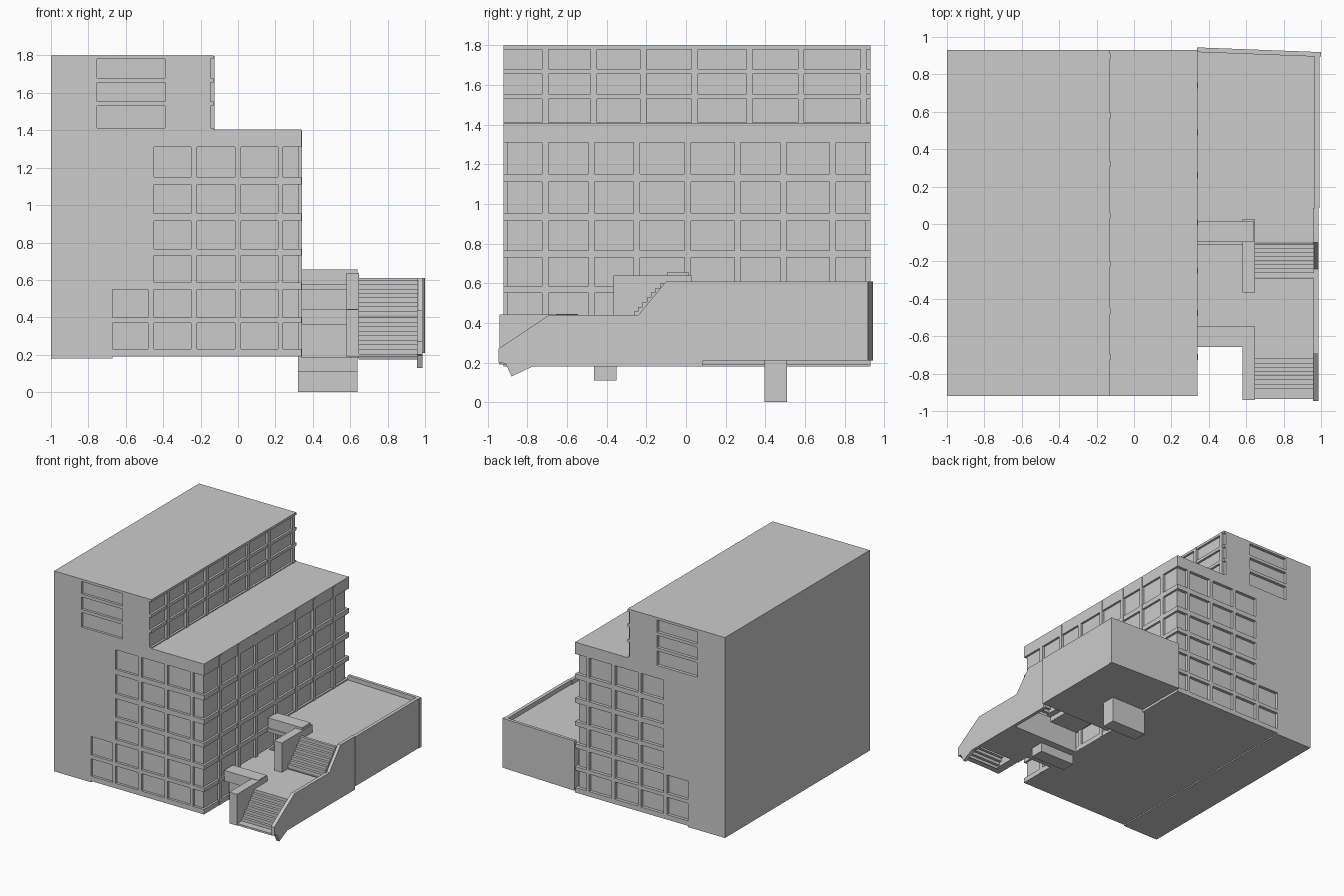
import bpy, bmesh, math

if "Cube" in bpy.data.objects:
    bpy.data.objects.remove(bpy.data.objects["Cube"])


def make(name, bm):
    bmesh.ops.recalc_face_normals(bm, faces=bm.faces)
    me = bpy.data.meshes.new(name)
    bm.to_mesh(me)
    bm.free()
    ob = bpy.data.objects.new(name, me)
    bpy.context.collection.objects.link(ob)
    return ob


def boxes(name, items):
    """One object from boxes given as (x0, x1, y0, y1, z0, z1)."""
    bm = bmesh.new()
    for x0, x1, y0, y1, z0, z1 in items:
        vs = bmesh.ops.create_cube(bm, size=1)["verts"]
        for v in vs:
            v.co.x = x0 if v.co.x < 0 else x1
            v.co.y = y0 if v.co.y < 0 else y1
            v.co.z = z0 if v.co.z < 0 else z1
    return make(name, bm)


def prism(name, pts, axis, a, b):
    """Extrude a profile along x (points are y,z) or along y (points are x,z)."""
    bm = bmesh.new()
    place = (lambda p, t: (t, p[0], p[1])) if axis == "x" else (lambda p, t: (p[0], t, p[1]))
    lo = [bm.verts.new(place(p, a)) for p in pts]
    hi = [bm.verts.new(place(p, b)) for p in pts]
    bm.faces.new(lo)
    bm.faces.new(hi)
    n = len(pts)
    for i in range(n):
        j = (i + 1) % n
        bm.faces.new((lo[i], lo[j], hi[j], hi[i]))
    return make(name, bm)


def cut(target, name, items):
    tool = boxes(name, items)
    tool.hide_render = True
    mod = target.modifiers.new(name, "BOOLEAN")
    mod.operation, mod.solver, mod.object = "DIFFERENCE", "EXACT", tool
    bpy.context.view_layer.objects.active = target
    bpy.ops.object.modifier_apply(modifier=name)
    bpy.data.objects.remove(tool)


# Stepped building mass
Y0, Y1 = -0.92, 0.93
building = prism("building", [(-1, .18), (-.67, .18), (-.67, .19), (.34, .19), (.34, 1.405),
                              (-.13, 1.405), (-.13, 1.8), (-1, 1.8)], "y", Y0, Y1)

# Window layout shared by front and back
rows = [(.23, .37), (.40, .55), (.585, .73), (.765, .915), (.955, 1.11), (1.15, 1.31)]
cols = [(-.45, -.25), (-.22, -.015), (.015, .215), (.24, .4)]
top_rows = [(1.412, 1.53), (1.555, 1.655), (1.68, 1.78)]
wins = [(c, r) for r in rows for c in cols]
wins += [((-.67, -.48), r) for r in rows[:2]]
wins += [((-.755, -.39), r) for r in top_rows]
for side, (a, b) in (("front", (-1.1, Y0 + .02)), ("back", (Y1 - .025, 1.1))):
    cut(building, side + "_window_cutter", [(*c, a, b, *r) for c, r in wins])

# Continuous window strips on the right faces
cut(building, "side_window_cutter", [(.323, .5, -1.1, 1.1, *r) for r in rows])
cut(building, "tower_window_cutter", [(-.147, 0, -1.1, 1.1, *r) for r in top_rows])

# Vertical fins over the window strips
lower = [-.71, -.477, -.248, .008, .26, .49, .74]
upper = [-.71, -.465, -.215, .045, .32, .58, .895]
boxes("lower_fins", [(.31, .343, y - .016, y + .016, .19, 1.395) for y in lower])
boxes("tower_fins", [(-.16, -.126, y - .016, y + .016, 1.405, 1.798) for y in upper])

# Terrace decks
boxes("upper_terrace", [(.34, .968, .085, .92, .21, .575), (.34, .968, -.11, .085, .55, .575)])
boxes("middle_terrace", [(.34, .962, -.60, -.29, .185, .40), (.58, .962, -.70, -.60, .185, .40),
                         (.34, .60, -.29, -.09, .36, .40)])
boxes("lower_landing", [(.64, .962, -.935, -.87, .19, .205)])

# Outer terrace walls
prism("stair_side_wall", [(-.945, .27), (-.69, .44), (-.24, .44), (-.10, .61), (.085, .61), (.085, .18),
                          (-.775, .18), (-.88, .13), (-.91, .195), (-.945, .2)], "x", .958, .986)
boxes("terrace_side_wall", [(.965, .993, .085, .915, .21, .61)])
back_wall = boxes("terrace_back_wall", [(-.331, .331, -.0125, .0125, .21, .61)])
back_wall.location = (.668, .919, 0)
back_wall.rotation_euler.z = math.atan2(-.025, .66)


# Two flights of steps with stepped undersides
def flight(name, y0, y1, z0, z1, n=8):
    dy, dz = (y1 - y0) / n, (z1 - z0) / n
    top = []
    for i in range(n):
        top += [(y0 + i * dy, z0 + i * dz), (y0 + i * dy, z0 + (i + 1) * dz)]
    top.append((y1, z1))
    under = [(y + dy * .5, z - dz * 1.2) for y, z in reversed(top)]
    prism(name, top + under, "x", .645, .962)


flight("lower_steps", -.88, -.70, .205, .40)
flight("upper_steps", -.285, -.11, .41, .60)

# Stair flank walls and the beams tying them to the building
boxes("lower_stair_wall", [(.58, .648, -.94, -.548, .19, .442)])
boxes("upper_stair_wall", [(.58, .648, -.365, .028, .40, .638)])
boxes("lower_beam", [(.335, .64, -.657, -.545, .36, .445)])
boxes("upper_beam", [(.335, .638, -.095, .015, .57, .655)])

# Support piers under the terrace
boxes("front_pier", [(.32, .64, -.465, -.35, .11, .19)])
boxes("back_pier", [(.32, .64, .395, .51, 0, .215)])
